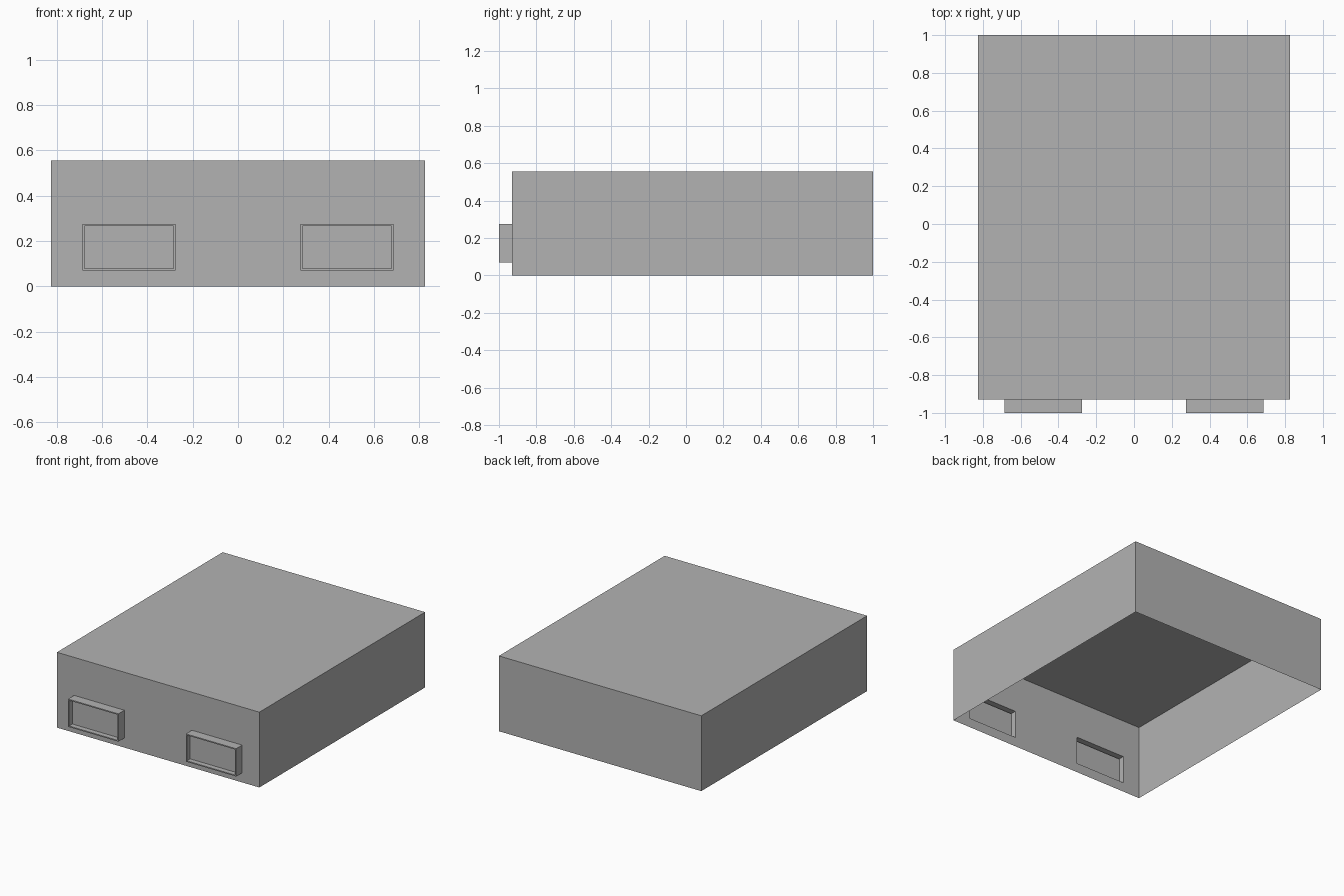
import bpy
import bmesh
from mathutils import Matrix, Vector

HALF_W, FRONT, BACK, HEIGHT = 0.825, -0.93, 1.0, 0.555
WIN_IN, WIN_OUT, WIN_LOW, WIN_HIGH = 0.275, 0.685, 0.07, 0.275
DEPTH, RIM, RECESS = 0.07, 0.012, 0.038

cube = bpy.data.objects.get("Cube")
if cube:
    bpy.data.objects.remove(cube, do_unlink=True)

grey = bpy.data.materials.new("plain grey")
grey.use_nodes = True
colour = (0.45, 0.45, 0.45, 1)
grey.diffuse_color = colour
grey.node_tree.nodes["Principled BSDF"].inputs["Base Color"].default_value = colour

# Thin box shell, open underneath
bm = bmesh.new()
size = Vector((2 * HALF_W, BACK - FRONT, HEIGHT))
centre = Vector((0, (FRONT + BACK) / 2, HEIGHT / 2))
bmesh.ops.create_cube(bm, size=1, matrix=Matrix.Translation(centre) @ Matrix.Diagonal(size).to_4x4())
floor = [f for f in bm.faces if f.normal.z < -0.9]
bmesh.ops.delete(bm, geom=floor, context='FACES_ONLY')


def front_faces():
    return [f for f in bm.faces if f.normal.y < -0.9]


def cut_front(point, normal):
    faces = front_faces()
    edges = {e for f in faces for e in f.edges}
    verts = {v for f in faces for v in f.verts}
    bmesh.ops.bisect_plane(bm, geom=faces + list(edges) + list(verts),
                           plane_co=point, plane_no=normal)
    bm.normal_update()


# Outline the two windows on the front wall
for x in (-WIN_OUT, -WIN_IN, WIN_IN, WIN_OUT):
    cut_front((x, 0, 0), (1, 0, 0))
for z in (WIN_LOW, WIN_HIGH):
    cut_front((0, 0, z), (0, 0, 1))


def is_window(face):
    c = face.calc_center_median()
    return WIN_IN < abs(c.x) < WIN_OUT and WIN_LOW < c.z < WIN_HIGH


def push(face, distance):
    made = bmesh.ops.extrude_discrete_faces(bm, faces=[face])["faces"][0]
    bmesh.ops.translate(bm, verts=made.verts, vec=(0, distance, 0))
    return made


# Raised window frames with a recessed pane
for face in [f for f in front_faces() if is_window(f)]:
    pane = push(face, -DEPTH)
    bm.normal_update()
    bmesh.ops.inset_individual(bm, faces=[pane], thickness=RIM)
    push(pane, RECESS)

bm.normal_update()
mesh = bpy.data.meshes.new("housing")
bm.to_mesh(mesh)
bm.free()
mesh.materials.append(grey)
housing = bpy.data.objects.new("housing", mesh)
bpy.context.collection.objects.link(housing)
